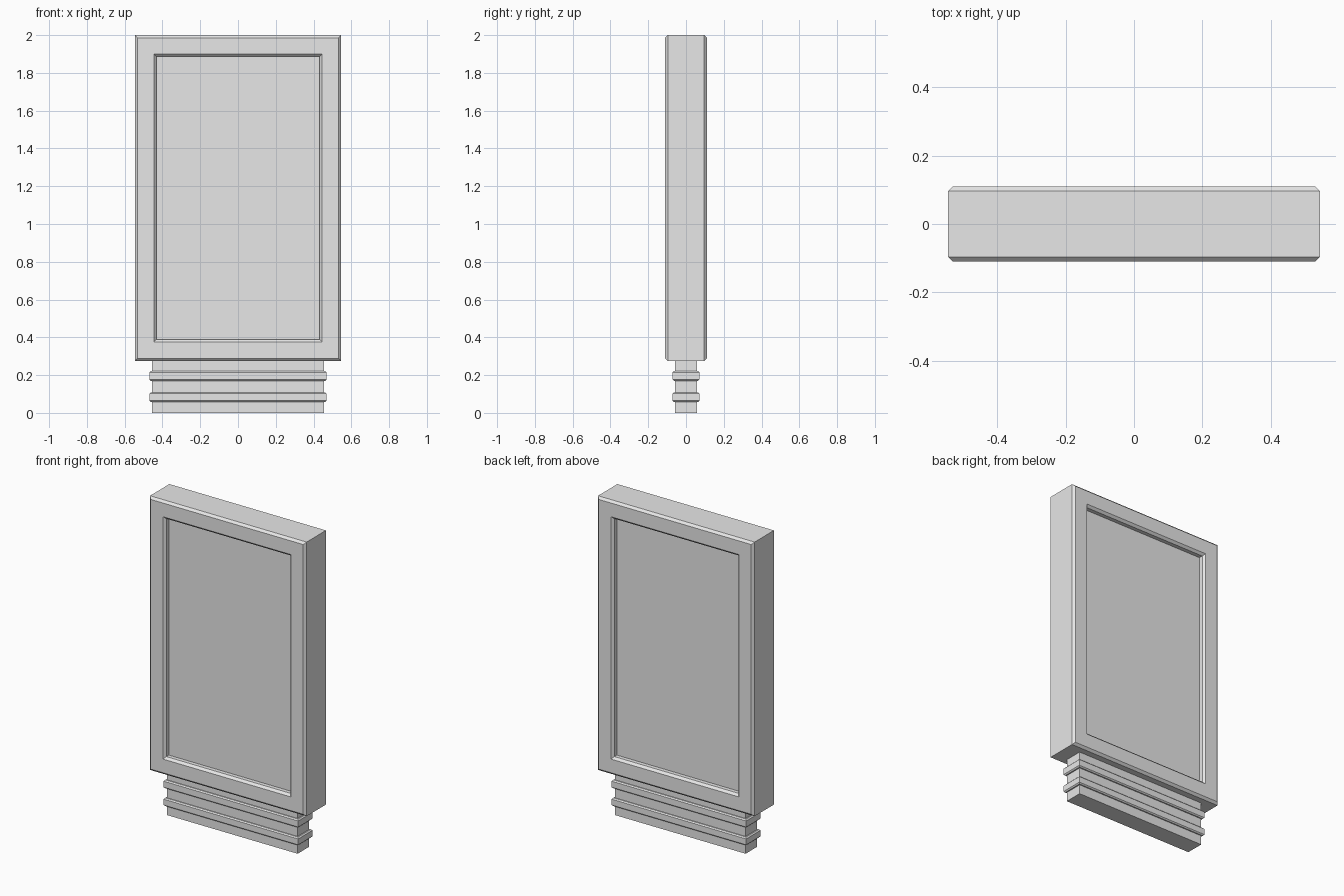
import bpy
import bmesh

cube = bpy.data.objects.get("Cube")
if cube:
    bpy.data.objects.remove(cube, do_unlink=True)


def make_material(name, colour):
    mat = bpy.data.materials.new(name)
    mat.use_nodes = True
    mat.diffuse_color = colour
    mat.node_tree.nodes["Principled BSDF"].inputs["Base Color"].default_value = colour
    return mat


grey = make_material("plain grey", (0.8, 0.8, 0.8, 1))


def rectangle(half_w, half_h, place):
    """Four corners, put into space by the place function."""
    return [place(sx * half_w, sy * half_h)
            for sx, sy in ((-1, -1), (1, -1), (1, 1), (-1, 1))]


def loft(name, loops, cap_start=True, cap_end=True):
    """Skin a stack of four-cornered loops into one flat-shaded object."""
    bm = bmesh.new()
    rings = [[bm.verts.new(co) for co in loop] for loop in loops]
    for a, b in zip(rings, rings[1:]):
        for i in range(4):
            j = (i + 1) % 4
            bm.faces.new((a[i], a[j], b[j], b[i]))
    if cap_start:
        bm.faces.new(rings[0][::-1])
    if cap_end:
        bm.faces.new(rings[-1])
    bmesh.ops.recalc_face_normals(bm, faces=bm.faces)
    mesh = bpy.data.meshes.new(name)
    bm.to_mesh(mesh)
    bm.free()
    mesh.materials.append(grey)
    obj = bpy.data.objects.new(name, mesh)
    bpy.context.collection.objects.link(obj)
    return obj


# Display panel: chamfered rim and recessed screen, the same front and back
HALF_W, BOTTOM, TOP = 0.545, 0.275, 2.0
CHAMFER = 0.014
RIM = 0.1
mid_z, half_h = (TOP + BOTTOM) / 2, (TOP - BOTTOM) / 2
# (inset from the outer edge, depth)
side = [(RIM + CHAMFER, 0.071), (RIM + CHAMFER, 0.096), (RIM, 0.11),
        (CHAMFER, 0.11), (0, 0.096)]
section = [(i, -y) for i, y in side] + [(i, y) for i, y in reversed(side)]
loft("display_panel", [
    rectangle(HALF_W - inset, half_h - inset,
              lambda x, z, y=y: (x, y, mid_z + z))
    for inset, y in section])

# Plinth: a slab with two chamfered raised bands
BAND, EDGE = 0.014, 0.007
profile = [(0, 0)]
for low, high in ((0.058, 0.109), (0.17, 0.222)):
    profile += [(0, low), (BAND - EDGE, low), (BAND, low + EDGE),
                (BAND, high - EDGE), (BAND - EDGE, high), (0, high)]
profile.append((0, BOTTOM))
loft("plinth", [
    rectangle(0.455 + out, 0.057 + out, lambda x, y, z=z: (x, y, z))
    for out, z in profile], cap_end=False)
